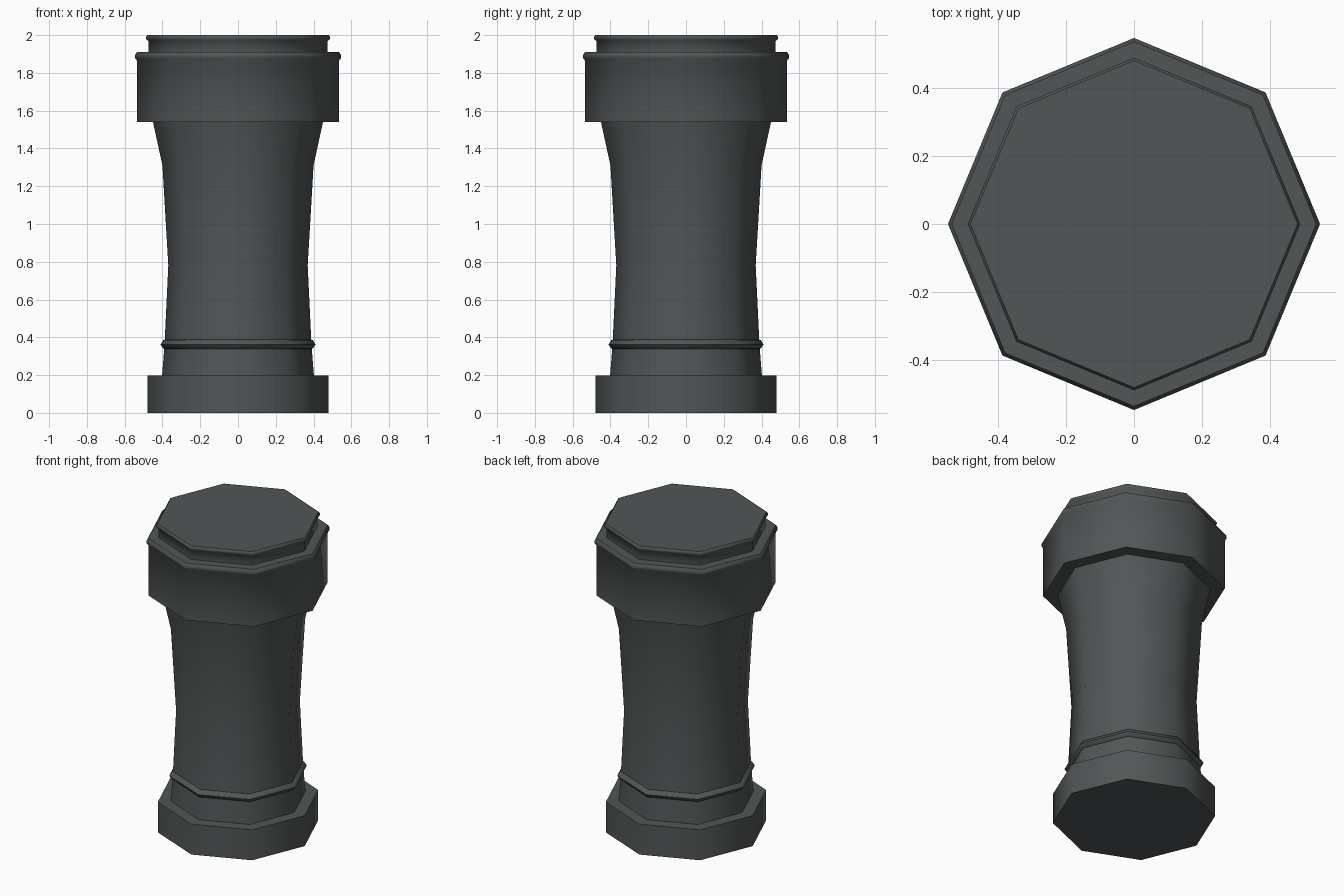
import bpy, bmesh, math

if "Cube" in bpy.data.objects:
    bpy.data.objects.remove(bpy.data.objects["Cube"])

SIDES = 8
stone = bpy.data.materials.new("dark_grey_stone")
stone.diffuse_color = (0.085, 0.093, 0.095, 1)
stone.use_nodes = True
stone.node_tree.nodes["Principled BSDF"].inputs["Base Color"].default_value = stone.diffuse_color


def turned(name, profile):
    """Closed eight-sided solid from (radius, height) points, corners on the axes."""
    bm = bmesh.new()
    rings = []
    for r, z in profile:
        rings.append([bm.verts.new((r * math.cos(math.tau * i / SIDES),
                                    r * math.sin(math.tau * i / SIDES), z))
                      for i in range(SIDES)])
    for a, b in zip(rings, rings[1:]):
        for i in range(SIDES):
            j = (i + 1) % SIDES
            bm.faces.new((a[i], a[j], b[j], b[i]))
    bm.faces.new(rings[0][::-1])
    bm.faces.new(rings[-1])
    mesh = bpy.data.meshes.new(name)
    bm.to_mesh(mesh)
    bm.free()
    mesh.materials.append(stone)
    ob = bpy.data.objects.new(name, mesh)
    bpy.context.collection.objects.link(ob)
    bpy.ops.object.select_all(action='DESELECT')
    ob.select_set(True)
    bpy.context.view_layer.objects.active = ob
    bpy.ops.object.shade_smooth_by_angle(angle=math.radians(50))
    return ob


# Plinth
turned("base", [(0.478, 0), (0.478, 0.197)])
# Waisted shaft
turned("shaft", [(0.402, 0.197), (0.389, 0.36), (0.369, 0.78),
                 (0.400, 1.31), (0.450, 1.54)])
# Thin raised moulding near the foot
turned("band", [(0.385, 0.338), (0.396, 0.341), (0.410, 0.362),
                (0.396, 0.385), (0.385, 0.388)])
# Wide head with a rounded lip
turned("collar", [(0.535, 1.54), (0.535, 1.865), (0.546, 1.880),
                  (0.546, 1.893), (0.535, 1.91)])
# Top slab with a small lip
turned("cap", [(0.475, 1.91), (0.475, 1.968), (0.488, 1.980),
               (0.488, 1.990), (0.480, 2.0)])
